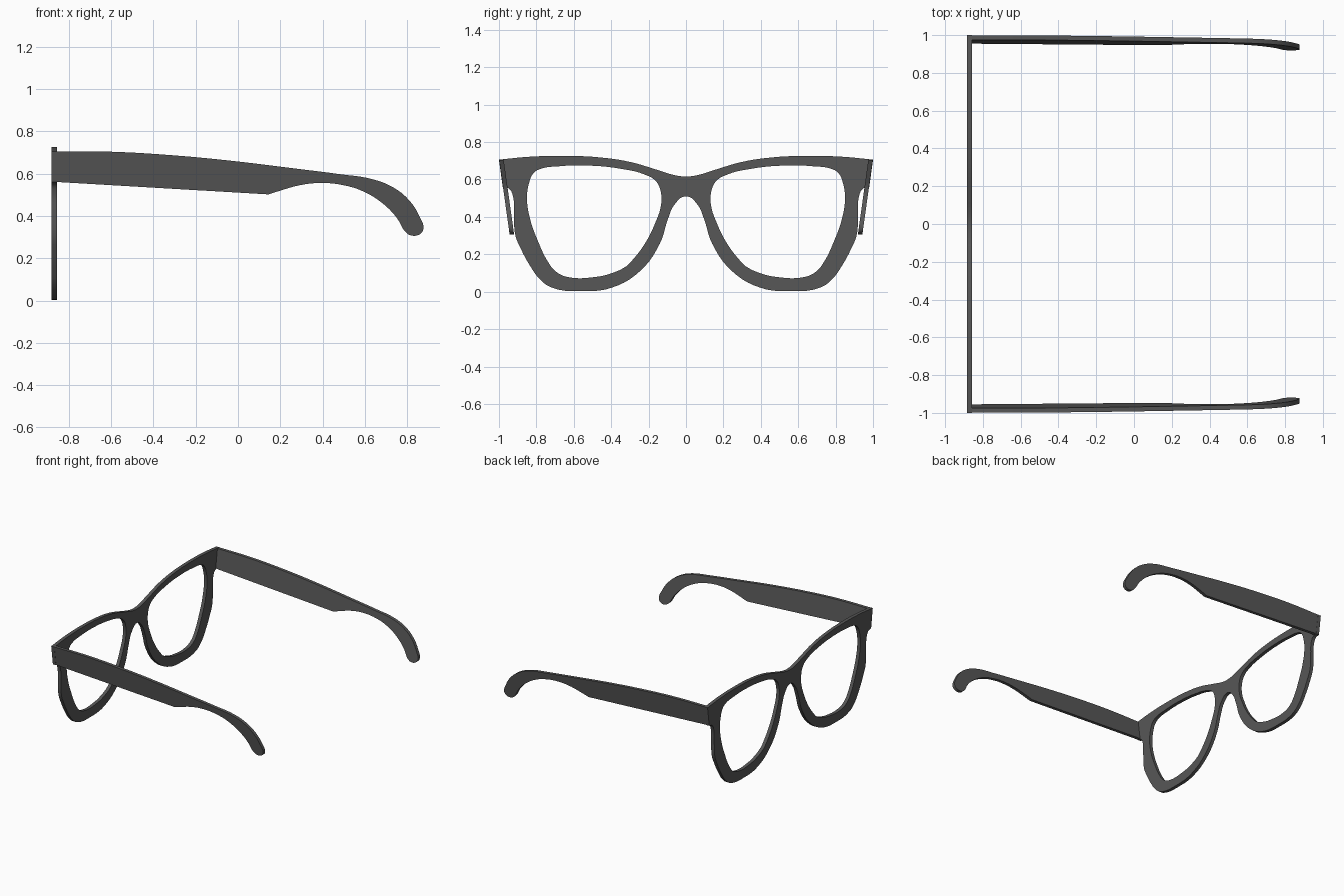
import bpy, bmesh
from mathutils import Matrix

cube = bpy.data.objects.get("Cube")
if cube:
    bpy.data.objects.remove(cube, do_unlink=True)

# Dark grey plastic
plastic = bpy.data.materials.new("dark_grey_plastic")
plastic.use_nodes = True
GREY = (0.095, 0.095, 0.095, 1)
plastic.diffuse_color = GREY
plastic.node_tree.nodes["Principled BSDF"].inputs["Base Color"].default_value = GREY


def plate(name, outlines, thickness, matrix):
    """Extrude smooth closed outlines; points with a third value are corners."""
    curve = bpy.data.curves.new(name, "CURVE")
    curve.dimensions, curve.fill_mode = "2D", "BOTH"
    curve.extrude, curve.resolution_u = thickness / 2, 5
    for outline in outlines:
        spline = curve.splines.new("BEZIER")
        spline.bezier_points.add(len(outline) - 1)
        spline.use_cyclic_u = True
        for bp, p in zip(spline.bezier_points, outline):
            bp.co = (p[0], p[1], 0)
            kind = "VECTOR" if len(p) > 2 else "AUTO"
            bp.handle_left_type = bp.handle_right_type = kind
    helper = bpy.data.objects.new(name + "_outline", curve)
    bpy.context.collection.objects.link(helper)
    bpy.context.view_layer.update()
    graph = bpy.context.evaluated_depsgraph_get()
    mesh = bpy.data.meshes.new_from_object(helper.evaluated_get(graph))
    bpy.data.objects.remove(helper, do_unlink=True)

    # Weld the caps to the sides and place the part
    bm = bmesh.new()
    bm.from_mesh(mesh)
    bmesh.ops.remove_doubles(bm, verts=bm.verts, dist=0.0005)
    bm.transform(matrix)
    bmesh.ops.recalc_face_normals(bm, faces=bm.faces)
    bm.to_mesh(mesh)
    bm.free()
    mesh.materials.clear()
    mesh.materials.append(plastic)
    mesh.shade_smooth()
    mesh.set_sharp_from_angle(angle=0.6)
    obj = bpy.data.objects.new(name, mesh)
    bpy.context.collection.objects.link(obj)
    return obj


def flip(points):
    return [(-p[0], *p[1:]) for p in reversed(points)]


# Front frame: half the outer edge from the top of the bridge to its underside
half = [(.06, .623), (.14, .647), (.3, .694), (.46, .718), (.62, .726),
        (.83, .722), (1, .706, 1), (.98, .56, 1), (.945, .55), (.925, .51),
        (.92, .42), (.912, .3), (.888, .24), (.834, .139), (.78, .065),
        (.717, .022), (.55, .003), (.396, .022), (.246, .11), (.14, .257),
        (.096, .39), (.064, .462)]
outer = [(0, .616)] + half + [(0, .51)] + flip(half)

# Lens opening
lens = [(.79, .652), (.674, .671), (.513, .674), (.353, .658), (.22, .626),
        (.16, .59), (.134, .53), (.134, .46), (.166, .364), (.22, .257),
        (.289, .166), (.318, .137), (.406, .096), (.476, .08), (.63, .078),
        (.695, .107), (.738, .16), (.79, .267), (.834, .39), (.85, .497),
        (.84, .578), (.818, .63)]
to_front = Matrix(((0, 0, 1, -.87), (1, 0, 0, 0), (0, 1, 0, 0), (0, 0, 0, 1)))
plate("front_frame", [outer, lens, flip(lens)], .026, to_front)

# Temple arm: side profile with the hooked ear end
arm = [(-.86, .706, 1), (-.6, .704), (-.32, .688), (-.04, .662), (.29, .622),
       (.48, .598), (.64, .573), (.738, .533), (.81, .474), (.856, .403),
       (.877, .337), (.861, .314), (.823, .307), (.795, .322), (.752, .39),
       (.69, .455), (.597, .514), (.502, .545), (.384, .556), (.29, .545),
       (.21, .523), (.145, .502, 1), (-.86, .561, 1)]
# The arms lean inward towards the bottom
LEAN = .14
for name, side in (("left_arm", 1), ("right_arm", -1)):
    lean = Matrix(((1, 0, 0, 0),
                   (0, side * LEAN, side, side * (.987 - .706 * LEAN)),
                   (0, 1, 0, 0), (0, 0, 0, 1)))
    plate(name, [arm], .024, lean)
